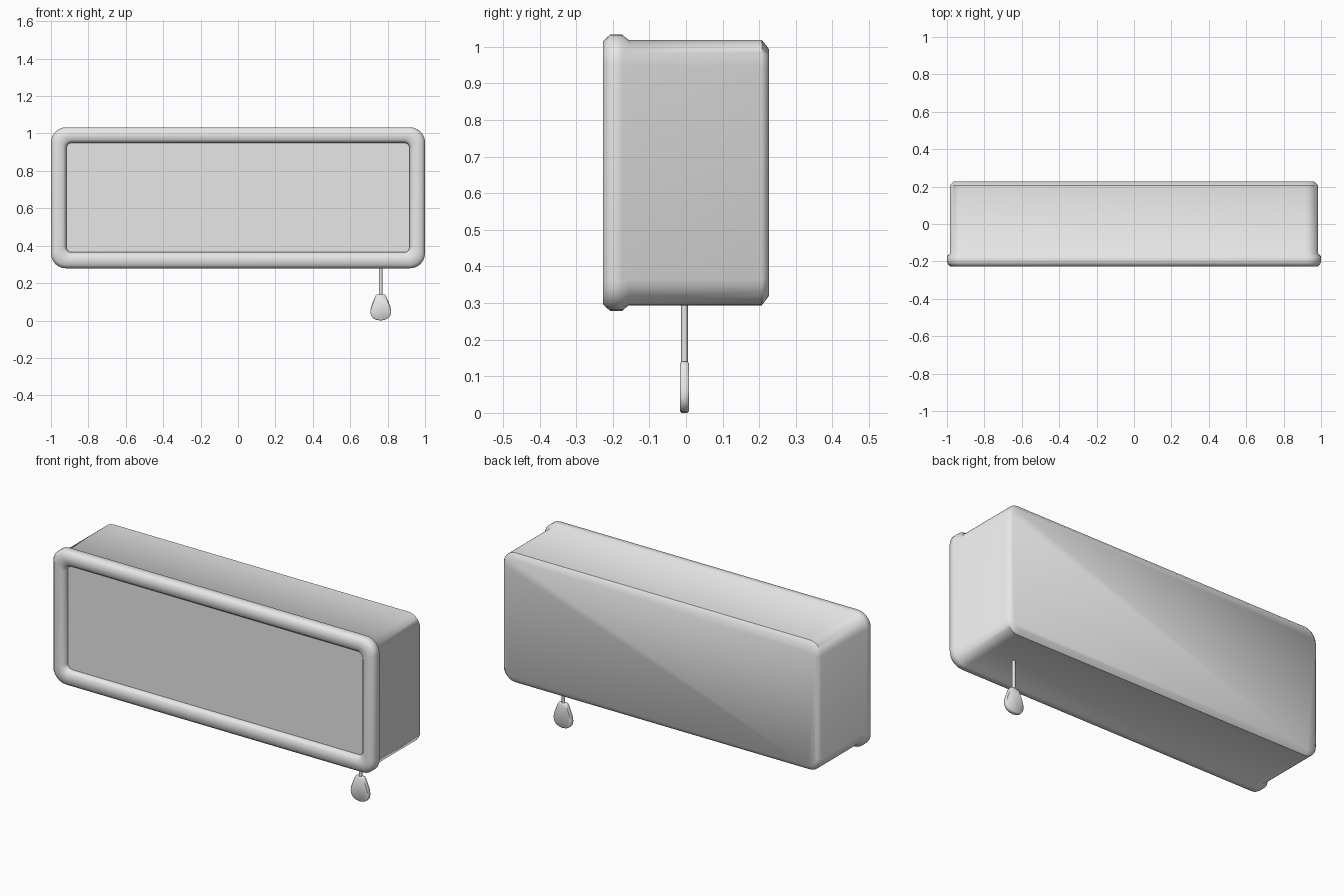
import bpy, bmesh, math

if "Cube" in bpy.data.objects:
    bpy.data.objects.remove(bpy.data.objects["Cube"])

grey = bpy.data.materials.new("light grey")
grey.diffuse_color = (0.8, 0.8, 0.8, 1)
grey.use_nodes = True
grey.node_tree.nodes["Principled BSDF"].inputs["Base Color"].default_value = grey.diffuse_color


def rounded_rect(hx, z0, z1, r, y, steps=6):
    """Rounded rectangle outline in the XZ plane at depth y."""
    pts = []
    for cx, cz, start in ((hx - r, z1 - r, 0), (r - hx, z1 - r, 90),
                          (r - hx, z0 + r, 180), (hx - r, z0 + r, 270)):
        for i in range(steps + 1):
            a = math.radians(start + 90 * i / steps)
            pts.append((cx + r * math.cos(a), y, cz + r * math.sin(a)))
    return pts


def loft(name, rings, angle=50):
    """Skin a list of matching outlines and cap both ends."""
    bm = bmesh.new()
    loops = [[bm.verts.new(p) for p in ring] for ring in rings]
    n = len(loops[0])
    for a, b in zip(loops, loops[1:]):
        for i in range(n):
            j = (i + 1) % n
            bm.faces.new((a[i], a[j], b[j], b[i]))
    bm.faces.new(loops[0])
    bm.faces.new(loops[-1][::-1])
    bmesh.ops.recalc_face_normals(bm, faces=bm.faces)
    mesh = bpy.data.meshes.new(name)
    bm.to_mesh(mesh)
    bm.free()
    mesh.materials.append(grey)
    obj = bpy.data.objects.new(name, mesh)
    bpy.context.collection.objects.link(obj)
    bpy.ops.object.select_all(action='DESELECT')
    obj.select_set(True)
    bpy.context.view_layer.objects.active = obj
    bpy.ops.object.shade_smooth_by_angle(angle=math.radians(angle))
    return obj


# Case with chamfered back, raised front rim and recessed front panel
case_rings = [
    (0.918, 0.365, 0.950, 0.030, -0.195),   # panel edge
    (0.918, 0.365, 0.950, 0.030, -0.209),   # rim inner wall
    (0.934, 0.349, 0.966, 0.044, -0.227),   # rim front, inner
    (0.982, 0.297, 1.015, 0.066, -0.227),   # rim front, outer
    (1.000, 0.279, 1.033, 0.080, -0.208),
    (1.000, 0.279, 1.033, 0.080, -0.174),
    (0.985, 0.294, 1.019, 0.072, -0.157),   # rim meets case
    (0.985, 0.294, 1.019, 0.072, 0.207),
    (0.964, 0.320, 0.993, 0.051, 0.227),    # back
]
loft("case", [rounded_rect(hx, z0, z1, r, y) for hx, z0, z1, r, y in case_rings])

# Pull cord
cord_x, cord_y, cord_r = 0.763, -0.004, 0.009
loft("pull_cord", [[(cord_x + cord_r * math.cos(t * math.pi / 6),
                     cord_y + cord_r * math.sin(t * math.pi / 6), z)
                    for t in range(12)] for z in (0.13, 0.32)])

# Teardrop pull tag: rounded bottom, tapered to a narrow top
half = [(0.0, 0.0), (0.022, 0.003), (0.040, 0.012), (0.052, 0.028), (0.056, 0.048),
        (0.052, 0.072), (0.040, 0.104), (0.029, 0.131), (0.022, 0.140)]
outline = half + [(-x, z) for x, z in half[:0:-1]]


def tag_ring(scale, y):
    return [(cord_x + x * scale, cord_y + y, 0.07 + (z - 0.07) * scale)
            for x, z in outline]


loft("pull_tag", [tag_ring(0.94, -0.012), tag_ring(1, -0.008),
                  tag_ring(1, 0.008), tag_ring(0.94, 0.012)])
